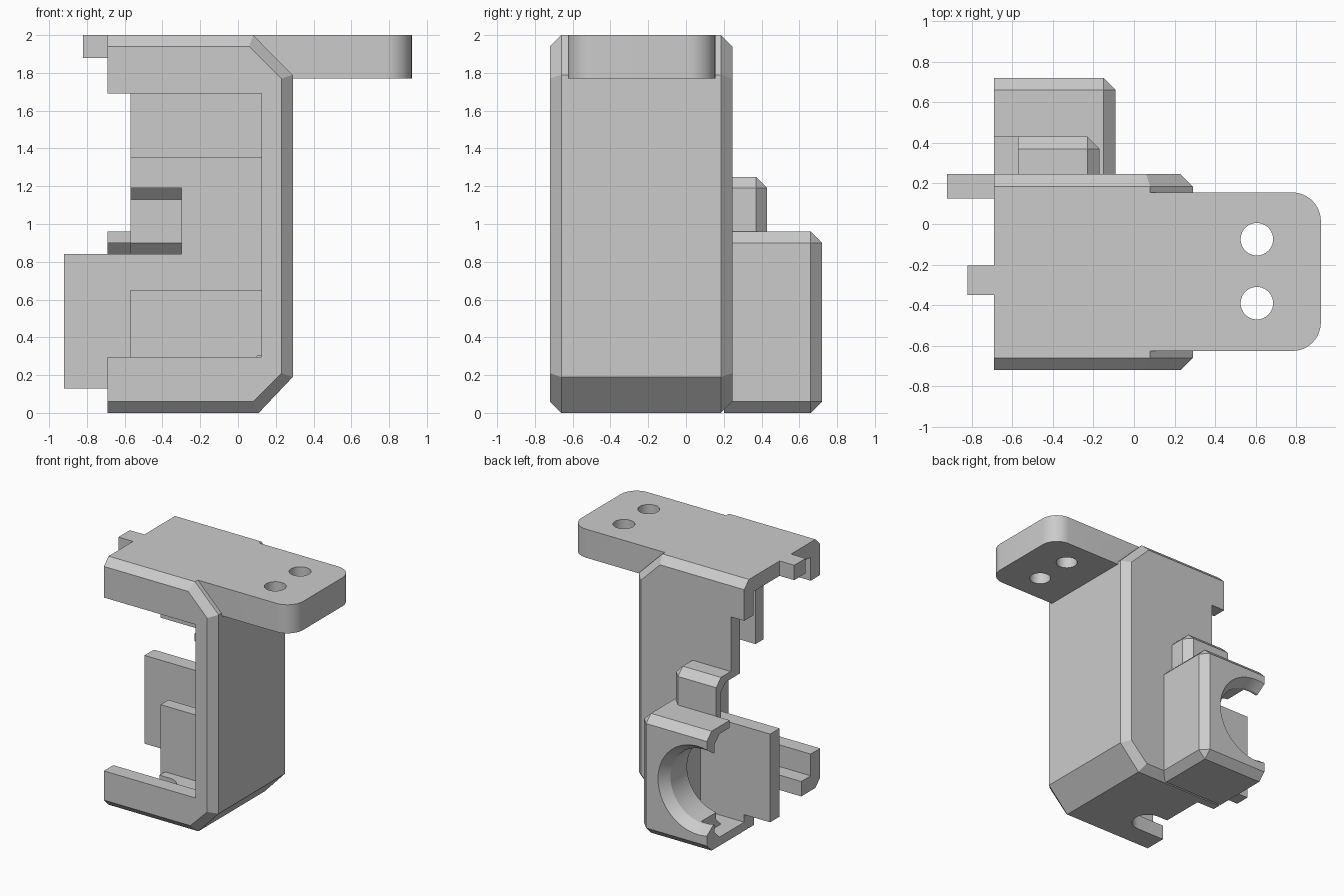
import bpy, bmesh, math

cube = bpy.data.objects.get("Cube")
if cube:
    bpy.data.objects.remove(cube, do_unlink=True)

grey = bpy.data.materials.new("plain grey")
grey.use_nodes = True
COLOR = (0.6, 0.6, 0.6, 1)
grey.diffuse_color = COLOR
grey.node_tree.nodes["Principled BSDF"].inputs["Base Color"].default_value = COLOR


def finish(bm, name):
    bmesh.ops.recalc_face_normals(bm, faces=bm.faces)
    mesh = bpy.data.meshes.new(name)
    bm.to_mesh(mesh)
    bm.free()
    mesh.materials.append(grey)
    obj = bpy.data.objects.new(name, mesh)
    bpy.context.collection.objects.link(obj)
    return obj


def loft(name, rings):
    """Solid through matching closed rings of points."""
    bm = bmesh.new()
    loops = [[bm.verts.new(p) for p in ring] for ring in rings]
    n = len(loops[0])
    for a, b in zip(loops, loops[1:]):
        for i in range(n):
            j = (i + 1) % n
            bm.faces.new((a[i], a[j], b[j], b[i]))
    bm.faces.new(loops[0])
    bm.faces.new(loops[-1])
    return finish(bm, name)


def box(name, x, y, z, bevel=0, keep=()):
    """Block; edges are bevelled unless both ends lie on a kept plane."""
    bm = bmesh.new()
    bmesh.ops.create_cube(bm, size=1)
    for v in bm.verts:
        v.co = [r[0] if c < 0 else r[1] for c, r in zip(v.co, (x, y, z))]
    if bevel:
        edges = [e for e in bm.edges if not any(
            all(abs(v.co[axis] - at) < 1e-5 for v in e.verts) for axis, at in keep)]
        bmesh.ops.bevel(bm, geom=edges, offset=bevel, segments=1, affect='EDGES')
    return finish(bm, name)


def disc(x, z, r, n=64):
    return [(x + r * math.cos(2 * math.pi * i / n), z + r * math.sin(2 * math.pi * i / n))
            for i in range(n)]


def along_y(profile, y):
    return [(x, y, z) for x, z in profile]


def along_z(profile, z):
    return [(x, y, z) for x, y in profile]


def combine(target, other, operation):
    mod = target.modifiers.new(operation.lower(), 'BOOLEAN')
    mod.operation = operation
    mod.solver = 'EXACT'
    mod.object = other
    bpy.context.view_layer.objects.active = target
    bpy.ops.object.modifier_apply(modifier=mod.name)
    bpy.data.objects.remove(other, do_unlink=True)


# C-shaped housing with chamfered front and back rims
LEFT, FRONT, BACK, WALL, CH = -0.69, -0.72, 0.245, 0.12, 0.06
outer = [(LEFT, 0), (0.11, 0), (0.29, 0.19), (0.29, 1.79), (0.08, 2), (LEFT, 2)]
inset = [(LEFT, CH), (0.08, CH), (0.23, 0.21), (0.23, 1.77), (0.06, 1.94), (LEFT, 1.94)]
hollow = [(-1, WALL), (0.03, WALL), (0.17, 0.26), (0.17, 1.74), (0.03, 1.88), (-1, 1.88)]
housing = loft("bracket_housing", [along_y(inset, FRONT), along_y(outer, FRONT + CH),
                                   along_y(outer, BACK - CH), along_y(inset, BACK)])
combine(housing, loft("hollow_cutter", [along_y(hollow, FRONT + WALL),
                                        along_y(hollow, BACK - WALL)]), 'DIFFERENCE')

# Front window and stepped edge of the back wall
combine(housing, box("window_cutter", (-1, 0.125), (-1, -0.3), (0.295, 1.69)), 'DIFFERENCE')
combine(housing, box("back_edge_cutter", (-1, -0.57), (0, 0.5), (0.295, 1.69)), 'DIFFERENCE')

# Floor slot with a rounded end, and the shortened floor behind it
slot = [(-1, -0.48), (-1, -0.24)]
slot += [(-0.44 + 0.12 * math.cos(a), -0.36 + 0.12 * math.sin(a))
         for a in [math.pi / 2 - math.pi * i / 16 for i in range(17)]]
combine(housing, loft("slot_cutter", [along_z(slot, -0.1), along_z(slot, 0.2)]), 'DIFFERENCE')
combine(housing, box("floor_cutter", (-1, -0.53), (-0.25, 0.12), (-0.1, 0.2)), 'DIFFERENCE')

# Rear socket block and the small cable block above it
combine(housing, box("socket_block", (LEFT, -0.09), (0.2, 0.72), (0, 0.96), CH,
                     ((0, LEFT), (1, 0.2))), 'UNION')
combine(housing, box("cable_block", (-0.57, -0.17), (0.2, 0.43), (0.7, 1.25), CH,
                     ((0, -0.57), (1, 0.2), (2, 0.7))), 'UNION')

# Round socket mouth, its cavities and the cable channel
CX, CZ = -0.61, 0.485
mouth = [(0.245, 0.3), (0.64, 0.3), (0.72, 0.355), (0.74, 0.355)]
cutters = [
    loft("mouth_cutter", [along_y(disc(CX, CZ, r), y) for y, r in mouth]),
    box("socket_cutter", (-1, -0.3), (0.245, 0.43), (0.07, 0.9), CH,
        ((0, -1), (0, -0.3), (1, 0.245))),
    box("hook_cutter", (-1, -0.57), (0.245, 0.62), (0.07, 0.9), CH,
        ((0, -1), (0, -0.57), (1, 0.245))),
    box("channel_cutter", (-1, -0.3), (0.05, 0.37), (0.84, 1.19), CH,
        ((0, -1), (0, -0.3), (1, 0.05), (2, 0.84))),
    box("notch_cutter", (-1, -0.57), (0.245, 0.43), (0.84, 1.1)),
]
for cutter in cutters:
    combine(housing, cutter, 'DIFFERENCE')

# Mounting arm with two rounded corners
R, AX, Y0, Y1 = 0.14, 0.92, -0.625, 0.155
arm = [(0.08, Y1), (0.08, Y0)]
for cy, start in ((Y0 + R, -math.pi / 2), (Y1 - R, 0)):
    arm += [(AX - R + R * math.cos(start + math.pi / 2 * i / 12),
             cy + R * math.sin(start + math.pi / 2 * i / 12)) for i in range(13)]
combine(housing, loft("mounting_arm", [along_z(arm, 1.77), along_z(arm, 2)]), 'UNION')
for y in (-0.075, -0.39):
    hole = disc(0.605, y, 0.08, 40)
    combine(housing, loft("bolt_cutter", [along_z(hole, 1.6), along_z(hole, 2.1)]), 'DIFFERENCE')

# Side tab, rear plate and the two inner ribs
combine(housing, box("top_tab", (-0.82, -0.6), (-0.35, -0.205), (1.88, 2)), 'UNION')
combine(housing, box("rear_plate", (-0.92, -0.2), (0.125, BACK), (0.13, 0.84)), 'UNION')
for z in ((0.05, 0.65), (1.35, 1.95)):
    x1 = 0.06 if z[0] > 1 else 0.1
    combine(housing, box("inner_rib", (-0.57, x1), (-0.17, -0.07), z), 'UNION')
    combine(housing, box("inner_rib_root", (-0.1, 0.2), (-0.17, -0.07),
                         (0.3, 0.65) if z[0] < 1 else (1.35, 1.7)), 'UNION')

bpy.ops.object.select_all(action='DESELECT')
housing.select_set(True)
bpy.context.view_layer.objects.active = housing
bpy.ops.object.shade_smooth_by_angle(angle=math.radians(25))
